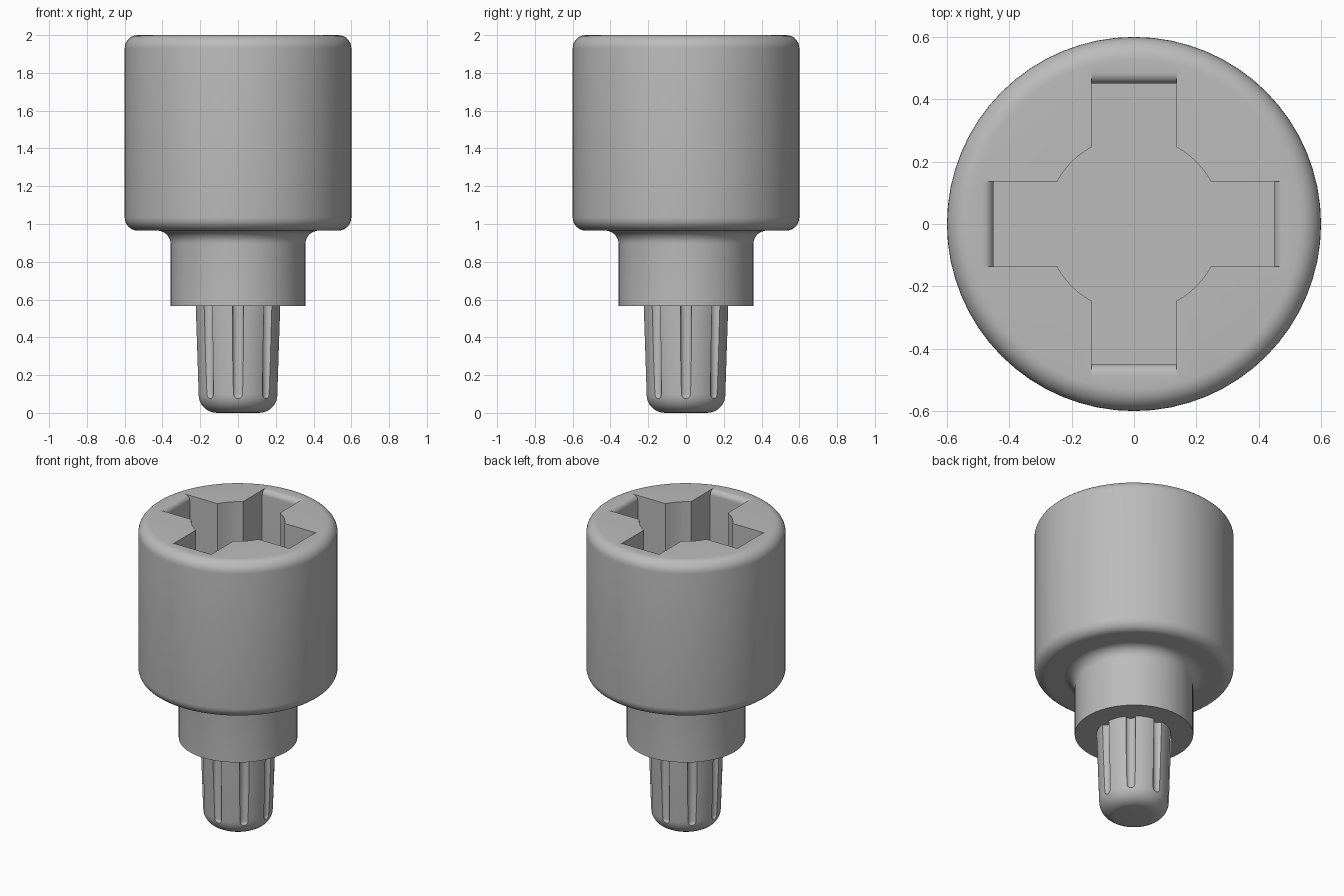
import bpy, bmesh, math
from math import sin, cos, pi, radians
from mathutils import Matrix

if "Cube" in bpy.data.objects:
    bpy.data.objects.remove(bpy.data.objects["Cube"])

grey = bpy.data.materials.new("plain grey")
grey.diffuse_color = (0.5, 0.5, 0.5, 1)
grey.use_nodes = True
grey.node_tree.nodes["Principled BSDF"].inputs["Base Color"].default_value = grey.diffuse_color


def arc(cx, cz, r, a0, a1, n=8):
    """Points of a circular arc in degrees."""
    return [(cx + r * cos(radians(a0 + (a1 - a0) * i / n)),
             cz + r * sin(radians(a0 + (a1 - a0) * i / n))) for i in range(n + 1)]


def make(name, bm):
    bmesh.ops.recalc_face_normals(bm, faces=bm.faces)
    mesh = bpy.data.meshes.new(name)
    bm.to_mesh(mesh)
    bm.free()
    mesh.materials.append(grey)
    ob = bpy.data.objects.new(name, mesh)
    bpy.context.collection.objects.link(ob)
    return ob


def lathe(name, profile, steps=64, offset=(0, 0, 0)):
    """Revolve a profile that starts and ends on the z axis."""
    bm = bmesh.new()
    vs = [bm.verts.new((x, 0, z)) for x, z in profile]
    es = [bm.edges.new(p) for p in zip(vs, vs[1:])]
    bmesh.ops.spin(bm, geom=vs + es, cent=(0, 0, 0), axis=(0, 0, 1),
                   angle=2 * pi, steps=steps)
    bmesh.ops.remove_doubles(bm, verts=bm.verts, dist=1e-5)
    bmesh.ops.translate(bm, verts=bm.verts, vec=offset)
    return make(name, bm)


def slot(name, turn):
    """Straight slot cutter whose two ends round outward at the rim."""
    half = [(0.45, FLOOR)] + arc(0.45 + LIP, 2 - LIP, LIP, 180, 90) + [(0.45 + LIP, 2.1)]
    pts = half + [(-x, z) for x, z in reversed(half)]
    bm = bmesh.new()
    face = bm.faces.new([bm.verts.new((x, -0.137, z)) for x, z in pts])
    ext = bmesh.ops.extrude_face_region(bm, geom=[face])
    bmesh.ops.translate(bm, vec=(0, 0.274, 0),
                        verts=[v for v in ext["geom"] if isinstance(v, bmesh.types.BMVert)])
    bmesh.ops.transform(bm, matrix=Matrix.Rotation(turn, 4, 'Z'), verts=bm.verts)
    return make(name, bm)


def cut(target, cutters):
    """Subtract the cutters, apply, remove them and smooth the result."""
    bpy.context.view_layer.objects.active = target
    for c in cutters:
        c.hide_render = True
        m = target.modifiers.new("cut", 'BOOLEAN')
        m.operation, m.solver, m.object = 'DIFFERENCE', 'EXACT', c
        bpy.ops.object.modifier_apply(modifier=m.name)
        bpy.data.objects.remove(c)
    bpy.ops.object.select_all(action='DESELECT')
    target.select_set(True)
    bpy.ops.object.shade_smooth_by_angle(angle=radians(30))


FLOOR, LIP = 1.25, 0.035

# Round head and neck with a cross-shaped socket
head = lathe("socket_head", [(0, 0.565), (0.357, 0.565)]
             + arc(0.427, 0.895, 0.07, 180, 90)
             + arc(0.53, 1.035, 0.07, -90, 0)
             + arc(0.53, 1.93, 0.07, 0, 90) + [(0, 2)])
cut(head, [slot("slot_cutter_x", 0), slot("slot_cutter_y", pi / 2),
           lathe("bore_cutter", [(0, FLOOR), (0.282, FLOOR), (0.282, 2.1), (0, 2.1)])])

# Tapered pin with eight flutes
pin = lathe("fluted_pin", [(0, 0)] + arc(0.11, 0.1, 0.1, -90, 0)
            + [(0.226, 0.57), (0, 0.57)])
flutes = []
for i in range(8):
    a = i * pi / 4
    flutes.append(lathe("flute_cutter", [(0, 0.07)] + arc(0, 0.1, 0.03, -80, 0, 5)
                        + [(0.03, 0.7), (0, 0.7)], 16,
                        (0.225 * cos(a), 0.225 * sin(a), 0)))
cut(pin, flutes)
